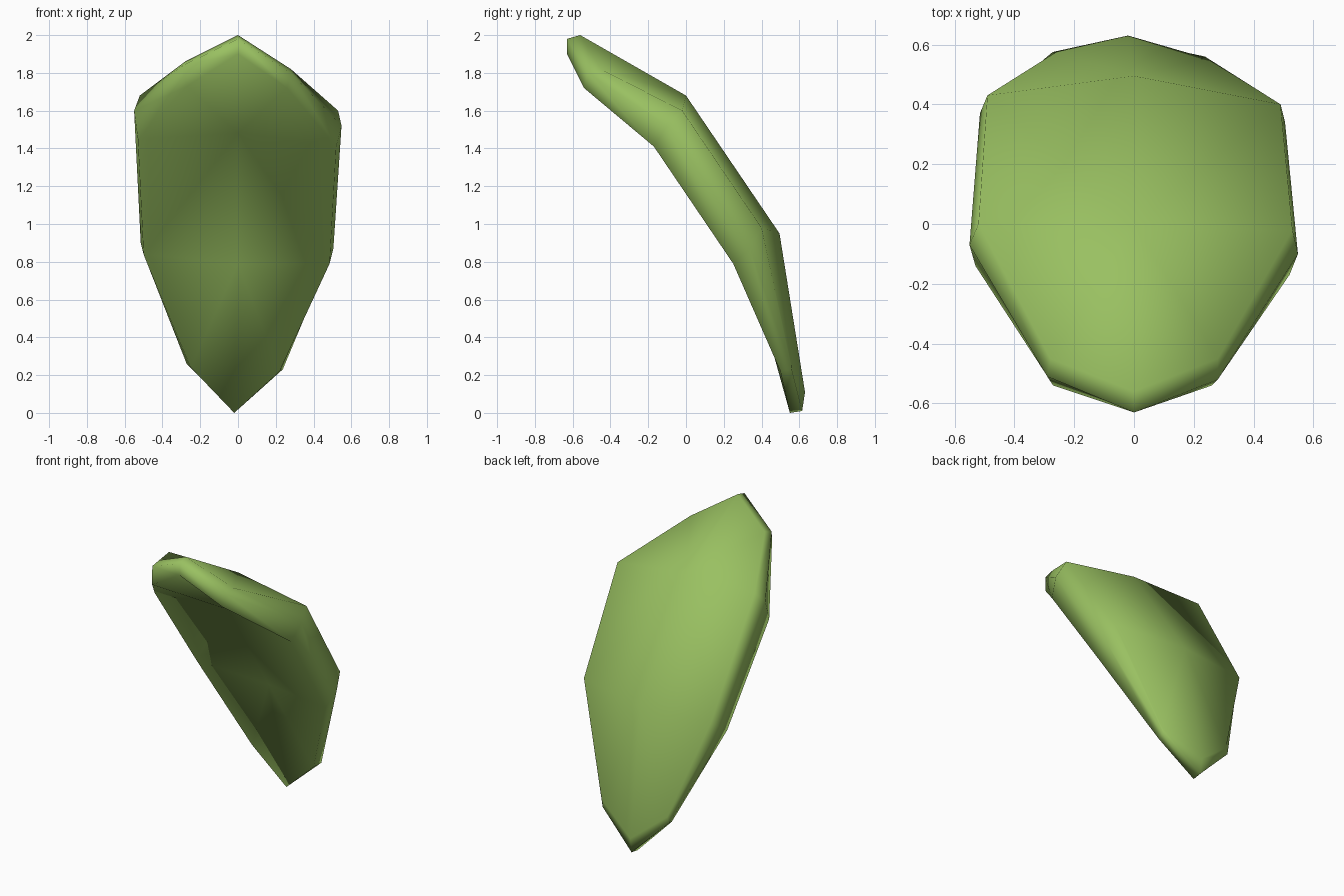
import bpy, bmesh

if "Cube" in bpy.data.objects:
    bpy.data.objects.remove(bpy.data.objects["Cube"])

# Rim stations in order round the leaf; each has a back, outer and front point
RIM = [
    ((0, -.56, 2.0), (0, -.63, 1.98), (0, -.63, 1.90)),                     # upper tip
    ((.28, -.45, 1.82), (.28, -.52, 1.80), (.26, -.54, 1.72)),
    ((.53, -.02, 1.60), (.548, -.10, 1.52), (.52, -.17, 1.41)),
    ((.49, .40, .98), (.505, .34, .87), (.485, .25, .79)),
    ((.24, .555, .27), (.237, .56, .23), (.22, .50, .22)),
    ((-.02, .63, .11), (-.02, .615, .01), (-.02, .55, 0)),                  # lower tip
    ((-.26, .575, .30), (-.272, .575, .26), (-.25, .51, .24)),
    ((-.49, .43, .95), (-.515, .37, .90), (-.50, .27, .84)),
    ((-.52, 0, 1.68), (-.55, -.07, 1.60), (-.53, -.14, 1.45)),
    ((-.28, -.45, 1.86), (-.29, -.51, 1.84), (-.27, -.54, 1.73)),
]
# Upper and lower points along the middle, for the back and the hollow front
SPINE = {0: ((0, 0, 1.68), (0, .495, .95)),
         2: ((0, -.13, 1.48), (0, .33, .79))}

bm = bmesh.new()
rings = [[bm.verts.new(st[k]) for st in RIM] for k in range(3)]
n = len(RIM)

# Rounded rim
for a, b in zip(rings, rings[1:]):
    for i in range(n):
        j = (i + 1) % n
        bm.faces.new((a[i], a[j], b[j], b[i]))

# Back and front skins, each half fanned out from the spine
for k, pts in SPINE.items():
    up, low = [bm.verts.new(p) for p in pts]
    r = rings[k]
    for side in (1, -1):
        tip, s1, s2, s3, s4, foot = [r[(side * i) % n] for i in range(6)]
        for f in ((tip, s1, up), (s1, s2, up), (up, s2, s3, low),
                  (low, s3, s4), (low, s4, foot)):
            bm.faces.new(f)

bmesh.ops.recalc_face_normals(bm, faces=bm.faces)
for f in bm.faces:
    f.smooth = True

mesh = bpy.data.meshes.new("leaf")
bm.to_mesh(mesh)
bm.free()

# Leaf colour
green = bpy.data.materials.new("leaf green")
green.diffuse_color = (.32, .53, .12, 1)
green.use_nodes = True
green.node_tree.nodes["Principled BSDF"].inputs["Base Color"].default_value = green.diffuse_color
mesh.materials.append(green)
leaf = bpy.data.objects.new("leaf", mesh)
bpy.context.collection.objects.link(leaf)
